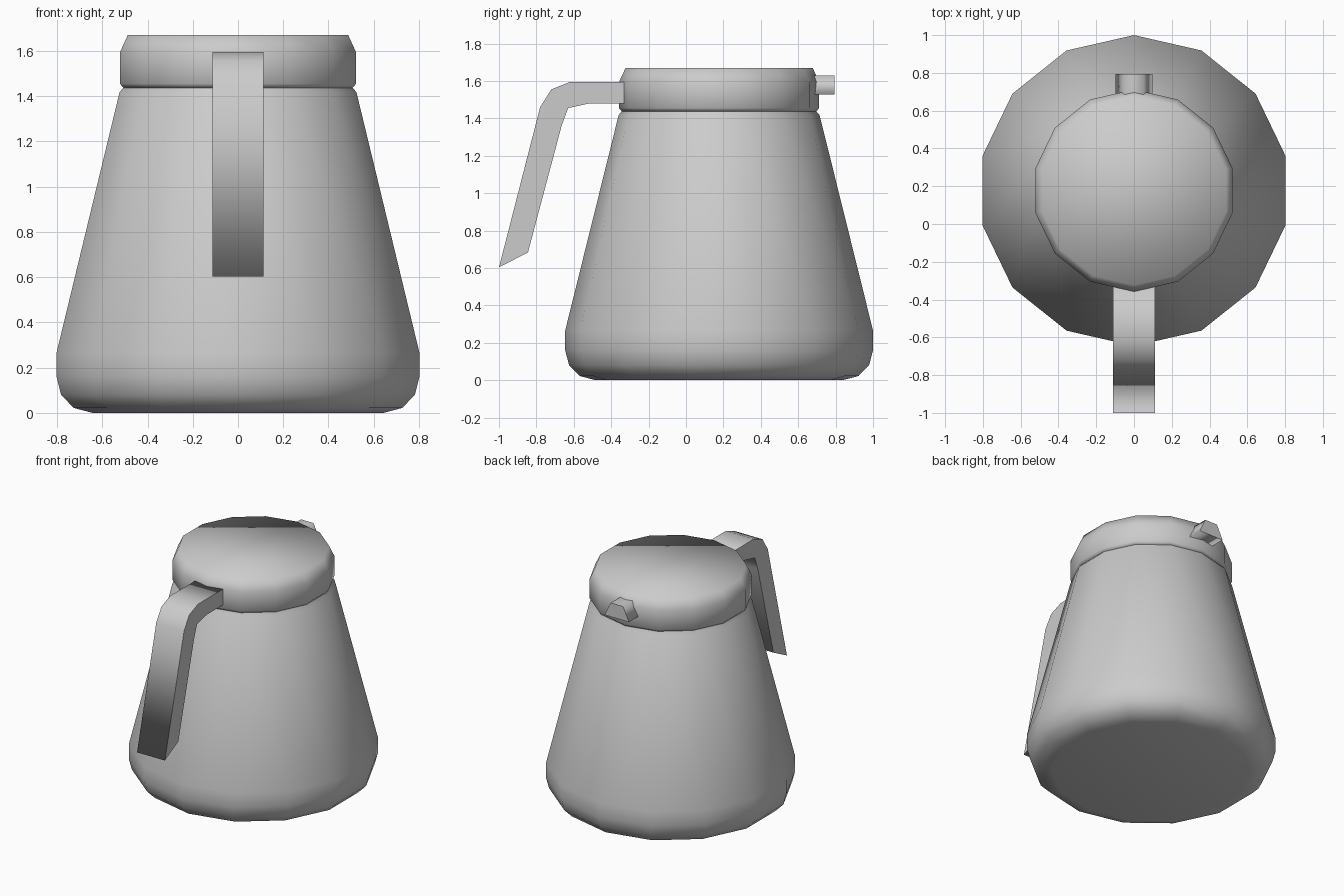
import bpy
import bmesh
from math import sin, cos, pi

old = bpy.data.objects.get("Cube")
if old:
    bpy.data.objects.remove(old, do_unlink=True)

SIDES = 14
AXIS_Y = 0.177      # centre of the round parts

grey = bpy.data.materials.new("plain grey")
grey.use_nodes = True
grey.diffuse_color = (0.6, 0.6, 0.6, 1)
grey.node_tree.nodes["Principled BSDF"].inputs["Base Color"].default_value = (0.6, 0.6, 0.6, 1)


def finish(bm, name):
    bmesh.ops.recalc_face_normals(bm, faces=bm.faces)
    for f in bm.faces:
        f.smooth = True
    mesh = bpy.data.meshes.new(name)
    bm.to_mesh(mesh)
    bm.free()
    mesh.materials.append(grey)
    obj = bpy.data.objects.new(name, mesh)
    bpy.context.collection.objects.link(obj)
    return obj


def lathe(name, profile):
    """Closed solid of revolution from (radius, z) points."""
    bm = bmesh.new()
    rings = []
    for r, z in profile:
        rings.append([bm.verts.new((r * sin(2 * pi * i / SIDES),
                                    AXIS_Y + r * cos(2 * pi * i / SIDES), z))
                      for i in range(SIDES)])
    for low, high in zip(rings, rings[1:]):
        for i in range(SIDES):
            j = (i + 1) % SIDES
            bm.faces.new((low[i], low[j], high[j], high[i]))
    bm.faces.new(rings[0])
    bm.faces.new(rings[-1])
    return finish(bm, name)


def prism(name, outline, start, end):
    """Extrude an outline of 3D points; its two cap outlines stay sharp."""
    bm = bmesh.new()
    a = [bm.verts.new(start(p)) for p in outline]
    b = [bm.verts.new(end(p)) for p in outline]
    caps = [bm.faces.new(a), bm.faces.new(b)]
    n = len(outline)
    for i in range(n):
        j = (i + 1) % n
        bm.faces.new((a[i], a[j], b[j], b[i]))
    for cap in caps:
        for e in cap.edges:
            e.smooth = False
    return finish(bm, name)


# Tapered pot with a rounded base and a narrow neck
lathe("pot_body", [(0.66, 0), (0.745, 0.022), (0.802, 0.08), (0.823, 0.16),
                   (0.823, 0.265), (0.537, 1.418), (0.52, 1.437), (0.52, 1.46)])

# Lid with a chamfered rim
lathe("lid", [(0.52, 1.437), (0.535, 1.455), (0.535, 1.595), (0.5, 1.67)])

# Bent handle at the front, drawn in side profile (y, z)
W = 0.112
handle = [(-0.31, 1.595), (-0.62, 1.595), (-0.72, 1.555), (-0.78, 1.46),
          (-1.0, 0.603), (-0.845, 0.683), (-0.665, 1.36), (-0.63, 1.455),
          (-0.515, 1.48), (-0.31, 1.48)]
prism("handle", handle, lambda p: (-W, *p), lambda p: (W, *p))

# Small spout at the back, drawn in end profile (x, z)
spout = [(-0.098, 1.528), (0.098, 1.528), (0.05, 1.628), (-0.05, 1.628)]
prism("spout", spout, lambda p: (p[0], 0.62, p[1]), lambda p: (p[0], 0.795, p[1]))
